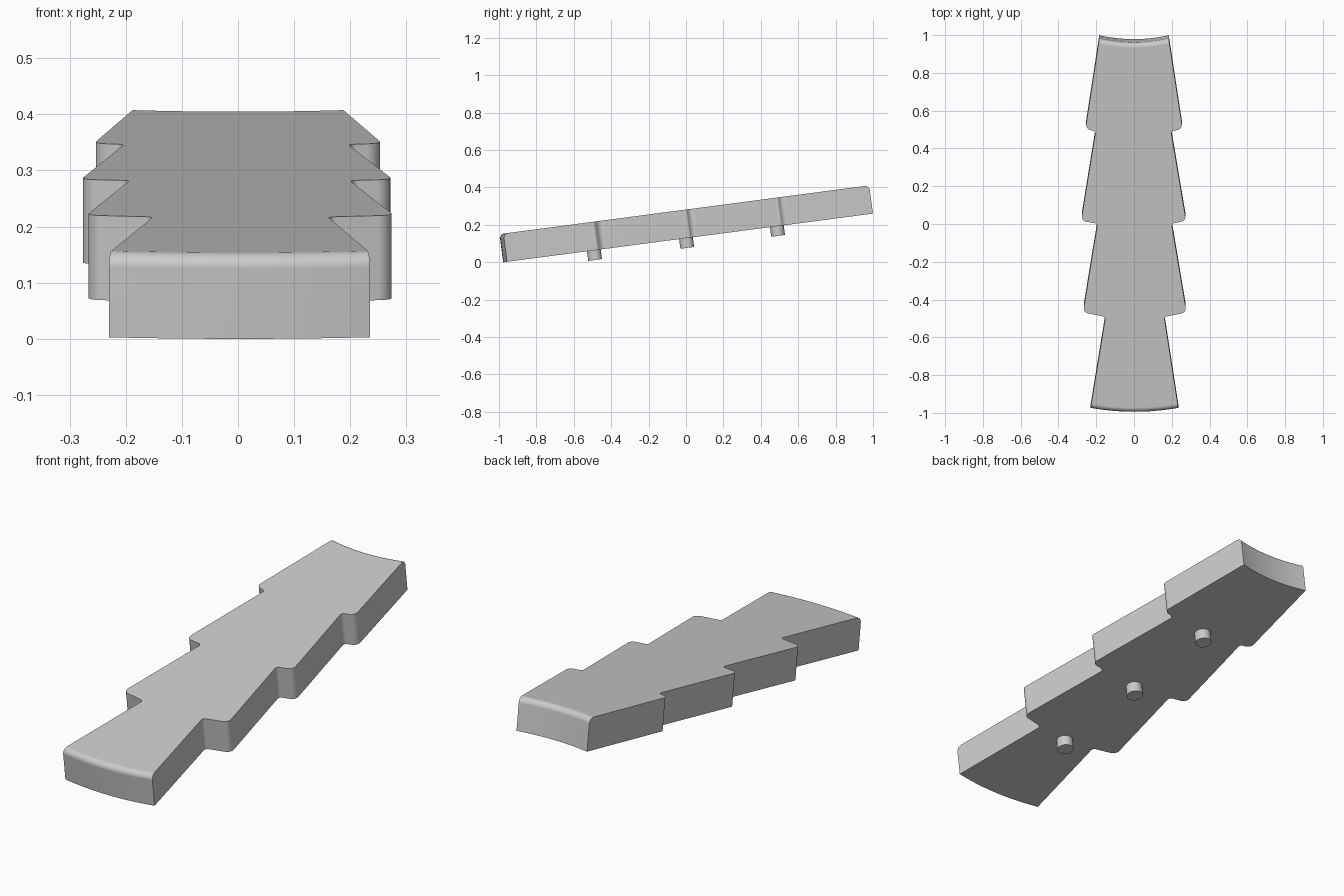
import bpy, bmesh, math
from mathutils import Vector, Matrix

if "Cube" in bpy.data.objects:
    bpy.data.objects.remove(bpy.data.objects["Cube"])

THICK = 0.152
TILT = Matrix.Translation((0, 0, 0.1285)) @ Matrix.Rotation(math.radians(7.5), 4, "X")

grey = bpy.data.materials.new("plain grey")
grey.use_nodes = True
COLOUR = (0.6, 0.6, 0.6, 1)
grey.diffuse_color = COLOUR
grey.node_tree.nodes["Principled BSDF"].inputs["Base Color"].default_value = COLOUR


def finish(bm, name):
    bmesh.ops.recalc_face_normals(bm, faces=bm.faces[:])
    bm.transform(TILT)
    mesh = bpy.data.meshes.new(name)
    bm.to_mesh(mesh)
    bm.free()
    mesh.materials.append(grey)
    obj = bpy.data.objects.new(name, mesh)
    bpy.context.collection.objects.link(obj)
    bpy.ops.object.select_all(action="DESELECT")
    obj.select_set(True)
    bpy.context.view_layer.objects.active = obj
    bpy.ops.object.shade_smooth_by_angle(angle=math.radians(35))
    # Large flat faces keep flat shading beside the rounded edges
    obj.modifiers.new("even_shading", "WEIGHTED_NORMAL").keep_sharp = True


def fillet(a, b, c, radius, steps=6):
    """Points of an arc rounding the corner b between a and c."""
    u, w = (a - b).normalized(), (c - b).normalized()
    half = u.angle(w) / 2
    reach = radius / math.tan(half)
    centre = b + (u + w).normalized() * radius / math.sin(half)
    p, q = b + u * reach - centre, b + w * reach - centre
    return [centre + p.lerp(q, i / steps).normalized() * radius for i in range(steps + 1)]


def side(corners):
    """One stepped edge, front to back, with rounded notches and tips."""
    pts = [Vector(c) for c in corners]
    out = [pts[0]]
    for i in range(1, len(pts) - 1):
        out += fillet(pts[i - 1], pts[i], pts[i + 1], 0.015 if i % 2 else 0.028)
    return out + [pts[-1]]


def end_arc(a, b, sag, steps=16):
    """Inner points of a shallow arc between two corners."""
    return [a.lerp(b, i / steps) - Vector((0, sag * (1 - (2 * i / steps - 1) ** 2)))
            for i in range(1, steps)]


# Stepped plank with curved ends
right = side([(0.235, -0.965), (0.16, -0.476), (0.278, -0.452), (0.199, 0.022),
              (0.276, 0.036), (0.196, 0.515), (0.257, 0.528), (0.184, 1.008)])
left = side([(-0.23, -0.965), (-0.151, -0.476), (-0.27, -0.452), (-0.193, 0.022),
             (-0.28, 0.036), (-0.203, 0.515), (-0.257, 0.528), (-0.184, 1.008)])
front = end_arc(left[0], right[0], 0.021)
back = end_arc(right[-1], left[-1], 0.021)
outline = front + right + back + left[::-1]

bm = bmesh.new()
base = bm.faces.new([bm.verts.new((p.x, p.y, 0)) for p in outline])
top = bmesh.ops.extrude_face_region(bm, geom=[base], use_keep_orig=True)["geom"]
bmesh.ops.translate(bm, vec=(0, 0, THICK),
                    verts=[v for v in top if isinstance(v, bmesh.types.BMVert)])
bmesh.ops.recalc_face_normals(bm, faces=bm.faces[:])

# Round the upper edge of both ends
ends = [e for e in bm.edges
        if all(v.co.z > THICK / 2 and abs(v.co.y) > 0.9 for v in e.verts)
        and abs(e.verts[0].co.y - e.verts[1].co.y) < 0.01]
bmesh.ops.bevel(bm, geom=ends, offset=0.026, segments=6, profile=0.5,
                affect="EDGES", clamp_overlap=False)
finish(bm, "stepped_plank")

# Round locating pegs underneath
for name, y in (("front_peg", -0.497), ("middle_peg", 0.0), ("back_peg", 0.49)):
    bm = bmesh.new()
    bmesh.ops.create_cone(bm, cap_ends=True, segments=32, radius1=0.037, radius2=0.037,
                          depth=0.06, matrix=Matrix.Translation((0, y, -0.022)))
    finish(bm, name)
